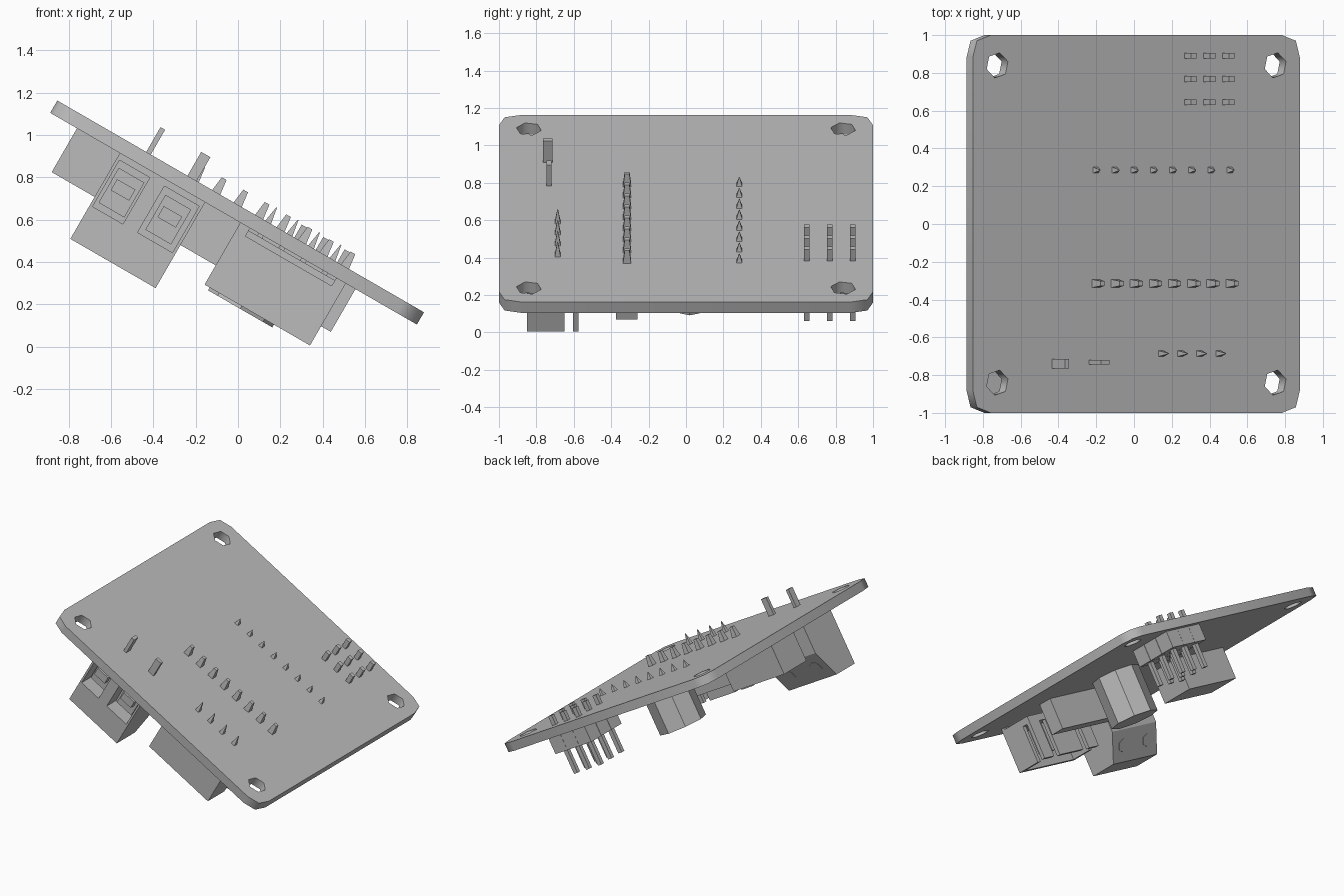
import bpy, bmesh, math
from mathutils import Matrix, Vector

cube = bpy.data.objects.get("Cube")
if cube:
    bpy.data.objects.remove(cube, do_unlink=True)

grey = bpy.data.materials.new("plain grey")
grey.use_nodes = True
grey.diffuse_color = (0.5, 0.5, 0.5, 1)
grey.node_tree.nodes["Principled BSDF"].inputs["Base Color"].default_value = (0.5, 0.5, 0.5, 1)

# Everything is laid out on a flat board (top at z = 0), then tilted
TILT = Matrix.Translation((0.0125, 0, 0.6625)) @ Matrix.Rotation(math.radians(30), 4, 'Y')
THICK = 0.067
PITCH = 0.117


def finish(name, bm):
    bmesh.ops.recalc_face_normals(bm, faces=bm.faces)
    me = bpy.data.meshes.new(name)
    bm.to_mesh(me)
    bm.free()
    me.materials.append(grey)
    ob = bpy.data.objects.new(name, me)
    bpy.context.collection.objects.link(ob)
    ob.matrix_world = TILT
    return ob


def add_box(bm, x, y, z):
    size = Matrix.Diagonal((x[1] - x[0], y[1] - y[0], z[1] - z[0], 1))
    mid = Matrix.Translation((sum(x) / 2, sum(y) / 2, sum(z) / 2))
    bmesh.ops.create_cube(bm, size=1, matrix=mid @ size)


def boxes(name, *parts):
    bm = bmesh.new()
    for part in parts:
        add_box(bm, *part)
    return finish(name, bm)


def prism(name, outline, x):
    """Extrude a (y, z) outline between two x positions."""
    bm = bmesh.new()
    face = bm.faces.new([bm.verts.new((x[0], y, z)) for y, z in outline])
    new = bmesh.ops.extrude_face_region(bm, geom=[face])["geom"]
    bmesh.ops.translate(bm, vec=(x[1] - x[0], 0, 0),
                        verts=[v for v in new if isinstance(v, bmesh.types.BMVert)])
    return finish(name, bm)


def spikes(name, places, radius, tip, height):
    """Row of tapered solder pins poking out of the board top."""
    bm = bmesh.new()
    for x, y in places:
        bmesh.ops.create_cone(bm, cap_ends=True, segments=4, radius1=radius, radius2=tip,
                              depth=height, matrix=Matrix.Translation((x, y, height / 2))
                              @ Matrix.Rotation(math.pi / 4, 4, 'Z'))
    return finish(name, bm)


# Board: filled outline with clipped corners and four mounting holes
curve = bpy.data.curves.new("board", 'CURVE')
curve.dimensions = '2D'
curve.fill_mode = 'BOTH'
curve.extrude = THICK / 2


def add_loop(points):
    spline = curve.splines.new('POLY')
    spline.points.add(len(points) - 1)
    for p, (x, y) in zip(spline.points, points):
        p.co = (x, y, 0, 1)
    spline.use_cyclic_u = True


corner = [(1, 0.88), (0.975, 0.97), (0.89, 1)]
outline = []
for sx, sy in ((1, 1), (-1, 1), (-1, -1), (1, -1)):
    pts = [(sx * x, sy * y) for x, y in corner]
    outline += pts if sx * sy > 0 else pts[::-1]
add_loop(outline)
for sx in (-1, 1):
    for sy in (-1, 1):
        add_loop([(sx * 0.85 + 0.068 * math.cos(math.pi * k / 3 + 0.3),
                   sy * 0.84 + 0.068 * math.sin(math.pi * k / 3 + 0.3)) for k in range(6)])
temp = bpy.data.objects.new("board_outline", curve)
bpy.context.collection.objects.link(temp)
bpy.context.view_layer.update()
mesh = bpy.data.meshes.new_from_object(temp.evaluated_get(bpy.context.evaluated_depsgraph_get()))
bm = bmesh.new()
bm.from_mesh(mesh)
bpy.data.objects.remove(temp, do_unlink=True)
bpy.data.meshes.remove(mesh)
bmesh.ops.remove_doubles(bm, verts=bm.verts, dist=0.0005)
bmesh.ops.translate(bm, verts=bm.verts, vec=(0, 0, -THICK / 2))
for f in bm.faces:
    f.material_index = 0
finish("board", bm)
U = -THICK  # underside

# Screw terminal: body with sloped back, framed wire openings, clamps
prism("terminal_body", [(-0.80, U), (-0.58, U), (-0.58, -0.33), (-0.69, -0.535), (-0.80, -0.535)],
      (-0.62, -0.155))
front = (-0.91, -0.80)
frame = [((-0.62, -0.155), front, (-0.535, -0.35)), ((-0.62, -0.155), front, (-0.097, U))]
frame += [(x, front, (-0.35, -0.097)) for x in ((-0.62, -0.605), (-0.44, -0.36), (-0.17, -0.155))]
boxes("terminal_frame", *frame)
for side, x in (("right", -0.52), ("left", -0.265)):
    boxes(side + "_wire_clamp", ((x - 0.05, x + 0.05), (-0.88, -0.80), (-0.24, -0.18)),
          ((x - 0.07, x + 0.07), (-0.84, -0.80), (-0.32, -0.13)))
    # Screw head on the sloped back
    bm = bmesh.new()
    slope = Vector((0, 0.205, -0.11)).to_track_quat('Z', 'Y').to_matrix().to_4x4()
    bmesh.ops.create_cone(bm, cap_ends=True, segments=6, radius1=0.05, radius2=0.05, depth=0.008,
                          matrix=Matrix.Translation((x, -0.635, -0.432)) @ slope)
    finish(side + "_terminal_screw", bm)
boxes("right_terminal_pin", ((-0.515, -0.49), (-0.765, -0.715), (-0.01, 0.135)))
boxes("left_terminal_pin", ((-0.29, -0.24), (-0.745, -0.72), (-0.01, 0.13)))

# Four pin plug socket: open shell with slotted back wall and raised front foot
A, B, D = 0.037, 0.612, -0.405
boxes("socket_shell",
      ((A, B), (-0.82, -0.575), (-0.13, -0.08)),
      ((A, B), (-0.85, -0.82), (D, -0.11)),
      ((A, 0.09), (-0.85, -0.82), (-0.11, U)), ((0.56, B), (-0.85, -0.82), (-0.11, U)),
      ((A, A + 0.03), (-0.82, -0.65), (D, -0.13)), ((B - 0.03, B), (-0.82, -0.65), (D, -0.13)),
      ((A, 0.14), (-0.605, -0.575), (D, -0.13)), ((0.2, 0.45), (-0.605, -0.575), (D, -0.13)),
      ((0.51, B), (-0.605, -0.575), (D, -0.13)))
socket_x = [0.15 + PITCH * i for i in range(4)]
boxes("socket_pins", *[((x - 0.014, x + 0.014), (-0.70, -0.672), (-0.34, 0)) for x in socket_x])
spikes("socket_solder_pins", [(x, -0.686) for x in socket_x], 0.022, 0.003, 0.08)

# Long pin header with one row of solder pins, and a matching row across the board
row_x = [-0.25 + PITCH * i for i in range(8)]
boxes("long_header", ((-0.31, 0.665), (-0.375, -0.26), (-0.3, U)))
spikes("header_solder_pins", [(x, -0.315) for x in row_x], 0.031, 0.018, 0.075)
spikes("far_row_solder_pins", [(x, 0.285) for x in row_x], 0.022, 0.002, 0.05)

# Round capacitor
bm = bmesh.new()
bmesh.ops.create_cone(bm, cap_ends=True, segments=8, radius1=0.175, radius2=0.175, depth=0.353,
                      matrix=Matrix.Translation((0.24, 0.02, -0.2435)))
finish("capacitor", bm)

# Power block
boxes("power_block", ((-0.854, -0.36), (-0.2, 0.07), (-0.306, U)))

# Nine pin header
grid = [(0.31 + PITCH * i, 0.645 + 0.123 * j) for i in range(3) for j in range(3)]
boxes("nine_pin_base", *[((x - 0.058, x + 0.058), (y - 0.06, y + 0.06), (-0.19, U)) for x, y in grid])
boxes("nine_pin_pins", *[((x - 0.017, x + 0.017), (y - 0.015, y + 0.015), (-0.37, 0.07))
                         for x, y in grid])
